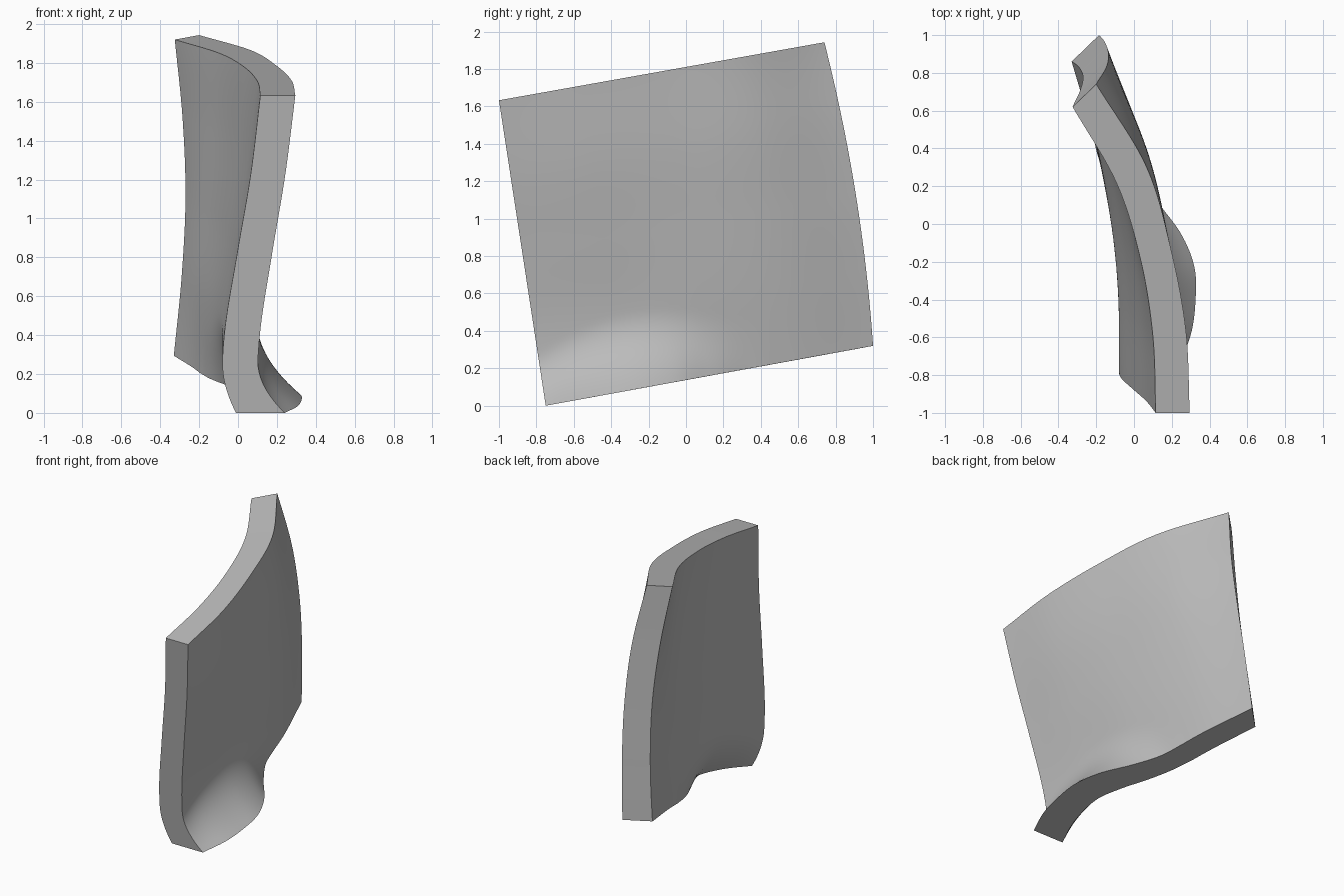
import bpy, bmesh, math

old = bpy.data.objects.get("Cube")
if old:
    bpy.data.objects.remove(old, do_unlink=True)

N = 56  # grid divisions of each sheet


def spline(points, t):
    """Smooth curve through evenly spaced values, t from 0 to 1."""
    p = [2 * points[0] - points[1], *points, 2 * points[-1] - points[-2]]
    s = min(max(t, 0), 1) * (len(points) - 1)
    i = min(int(s), len(points) - 2)
    f = s - i
    a, b, c, d = p[i:i + 4]
    return b + f / 2 * (c - a + f * (2 * a - 5 * b + 4 * c - d + f * (3 * (b - c) + d - a)))


def sheet_point(u, v, side):
    """u runs front to back, v runs bottom to top."""
    back_low, back_high, rows, flare = side
    # outline in the side plane, with a bowed back edge
    front_y, front_z = -0.75 - 0.25 * v, 1.633 * v
    back_y = back_low[0] + (back_high[0] - back_low[0]) * v
    back_z = back_low[1] + (back_high[1] - back_low[1]) * v
    y = front_y + (back_y - front_y) * u + 0.15 * u * u * v * (1 - v)
    z = front_z + (back_z - front_z) * u
    # gentle bend plus the flared lip at the lower front
    x = spline([spline(row, u) for row in rows], v)
    reach = 0.17 + 0.08 * math.sin(math.pi * min(u / 0.6, 1))
    x += spline(flare, u / 0.7) * max(0, 1 - v / reach) ** 2
    return x, y, z


# back corners, sideways bend from bottom row to top row, flare along the bottom
outer = ((1.0, 0.32), (0.74, 1.943), [
    (0.09, 0.07, 0.02, -0.05, -0.185),
    (0.113, 0.105, 0.08, 0.0, -0.155),
    (0.175, 0.17, 0.13, 0.04, -0.136),
    (0.243, 0.235, 0.175, 0.07, -0.145),
    (0.295, 0.275, 0.195, 0.065, -0.2)],
    (0.15, 0.22, 0.25, 0.257, 0.205, 0.1, 0.02, 0))
inner = ((0.86, 0.294), (0.62, 1.92), [
    (-0.09, -0.11, -0.14, -0.215, -0.33),
    (-0.07, -0.08, -0.115, -0.19, -0.29),
    (-0.005, -0.015, -0.055, -0.135, -0.27),
    (0.065, 0.05, 0.0, -0.1, -0.285),
    (0.115, 0.1, 0.035, -0.092, -0.325)],
    (0.08, 0.15, 0.19, 0.2, 0.145, 0.07, 0.02, 0))

# two curved sheets
bm = bmesh.new()
sheets = []
for side in (outer, inner):
    grid = [[bm.verts.new(sheet_point(i / N, j / N, side)) for j in range(N + 1)]
            for i in range(N + 1)]
    for i in range(N):
        for j in range(N):
            bm.faces.new((grid[i][j], grid[i + 1][j], grid[i + 1][j + 1], grid[i][j + 1]))
    sheets.append(grid)

# rim walls joining the sheets
loop = ([(i, 0) for i in range(N)] + [(N, j) for j in range(N)]
        + [(i, N) for i in range(N, 0, -1)] + [(0, j) for j in range(N, 0, -1)])
a, b = sheets
for (i, j), (k, l) in zip(loop, loop[1:] + loop[:1]):
    bm.faces.new((a[i][j], a[k][l], b[k][l], b[i][j]))
bmesh.ops.recalc_face_normals(bm, faces=bm.faces)

mesh = bpy.data.meshes.new("curved_panel")
bm.to_mesh(mesh)
bm.free()
panel = bpy.data.objects.new("curved_panel", mesh)
bpy.context.collection.objects.link(panel)

# plain grey
grey = bpy.data.materials.new("plain_grey")
grey.use_nodes = True
colour = (0.5, 0.5, 0.5, 1)
grey.diffuse_color = colour
grey.node_tree.nodes["Principled BSDF"].inputs["Base Color"].default_value = colour
mesh.materials.append(grey)

bpy.ops.object.select_all(action="DESELECT")
panel.select_set(True)
bpy.context.view_layer.objects.active = panel
bpy.ops.object.shade_smooth_by_angle(angle=math.radians(35))
